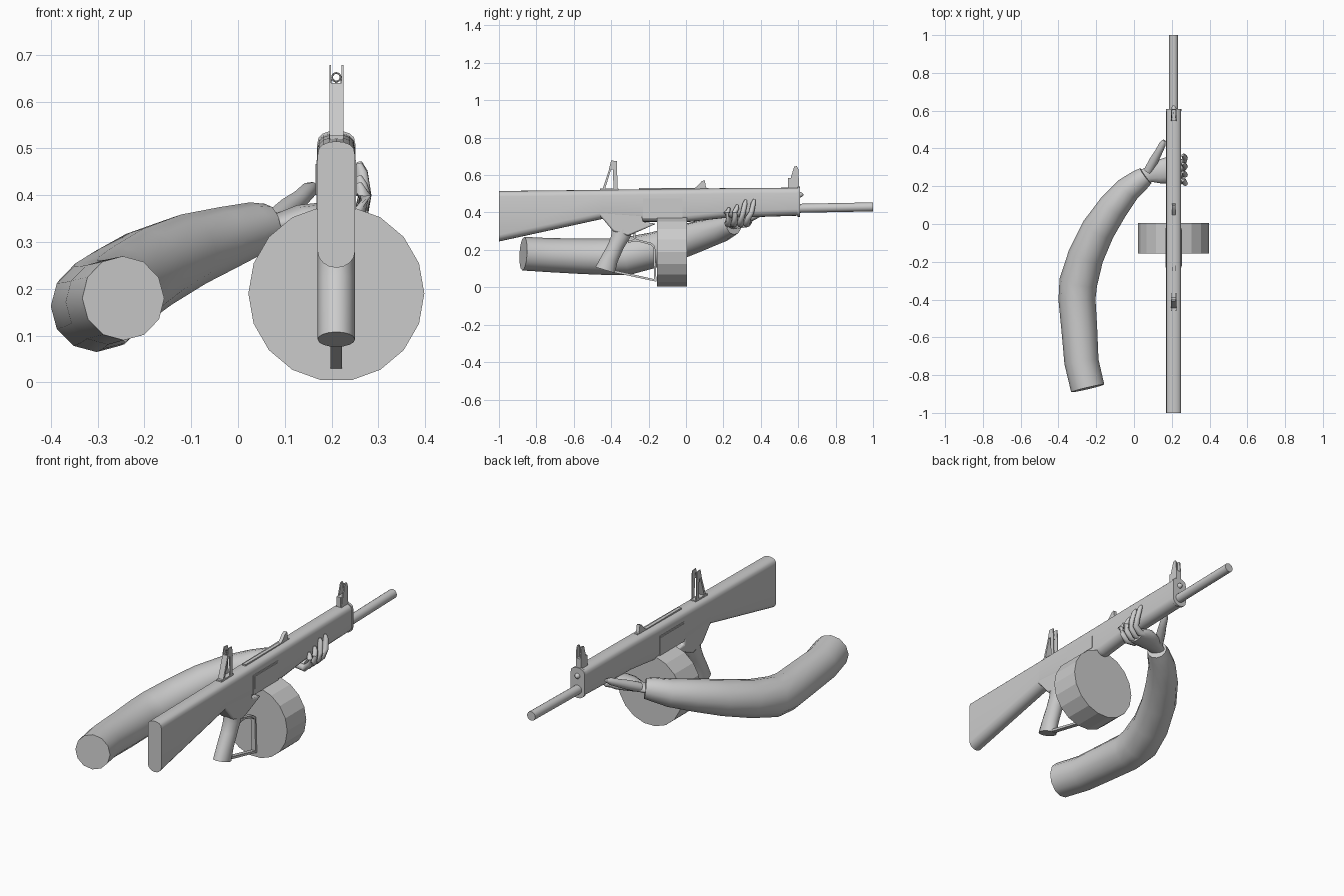
import bpy, bmesh, math
from mathutils import Vector

cube = bpy.data.objects.get("Cube")
if cube:
    bpy.data.objects.remove(cube)

grey = bpy.data.materials.new("plain grey")
grey.use_nodes = True
grey.diffuse_color = (0.6, 0.6, 0.6, 1)
grey.node_tree.nodes["Principled BSDF"].inputs["Base Color"].default_value = (0.6, 0.6, 0.6, 1)

CX = 0.21  # centre plane of the gun


def finish(name, bm, angle=40):
    bmesh.ops.recalc_face_normals(bm, faces=bm.faces)
    mesh = bpy.data.meshes.new(name)
    bm.to_mesh(mesh)
    bm.free()
    obj = bpy.data.objects.new(name, mesh)
    bpy.context.collection.objects.link(obj)
    mesh.materials.append(grey)
    bpy.ops.object.select_all(action='DESELECT')
    obj.select_set(True)
    bpy.context.view_layer.objects.active = obj
    bpy.ops.object.shade_smooth_by_angle(angle=math.radians(angle))
    return obj


def loft(name, rings, angle=40):
    """Skin a list of equal-length rings and cap both ends."""
    bm = bmesh.new()
    loops = [[bm.verts.new(p) for p in ring] for ring in rings]
    n = len(loops[0])
    for a, b in zip(loops, loops[1:]):
        for i in range(n):
            j = (i + 1) % n
            bm.faces.new((a[i], a[j], b[j], b[i]))
    bm.faces.new(loops[0])
    bm.faces.new(loops[-1])
    return finish(name, bm, angle)


def tube(name, points, sides=12, flat=1.0):
    """Tube through (x, y, z, radius) points; flat squashes it vertically."""
    centres = [Vector(p[:3]) for p in points]
    rings = []
    for i, p in enumerate(points):
        d = (centres[min(i + 1, len(points) - 1)] - centres[max(i - 1, 0)]).normalized()
        side = d.cross(Vector((0, 0, 1)))
        if side.length < 0.2:
            side = Vector((1, 0, 0))
        side.normalize()
        up = side.cross(d)
        turn = [2 * math.pi * k / sides for k in range(sides)]
        rings.append([centres[i] + p[3] * (math.cos(t) * side + flat * math.sin(t) * up) for t in turn])
    return loft(name, rings, 60)


def slab(name, profile, half, x=CX, bevel=0):
    """Side profile of (y, z) points extruded across x."""
    obj = loft(name, [[(x + s * half, y, z) for y, z in profile] for s in (-1, 1)], 30)
    if bevel:
        mod = obj.modifiers.new("soft edges", 'BEVEL')
        mod.width, mod.segments = bevel, 2
    return obj


def box(name, y0, y1, z0, z1, half, x=CX):
    return slab(name, [(y0, z0), (y1, z0), (y1, z1), (y0, z1)], half, x)


def section(y, z0, z1, half=0.04, low=0.035, high=0.03):
    """Upright cross-section with round underside and rounded top corners."""
    arc = [math.pi * k / 8 for k in range(9)]
    under = [(CX - half * math.cos(t), y, z0 + low * (1 - math.sin(t))) for t in arc]
    over = [(CX + half * math.cos(t), y, z1 - high * (1 - math.sin(t) ** 0.7)) for t in arc]
    return under + over


# Stock, receiver and handguard
loft("stock", [section(-1, 0.245, 0.515), section(-0.45, 0.365, 0.521)])
loft("receiver", [section(-0.45, 0.365, 0.521), section(-0.24, 0.35, 0.524),
                  section(0.02, 0.35, 0.527)])
loft("handguard", [section(0.02, 0.35, 0.527), section(0.2, 0.37, 0.53), section(0.6, 0.383, 0.533)])
loft("front_cap", [section(0.597, 0.377, 0.538, 0.041), section(0.61, 0.377, 0.538, 0.041)])
slab("lower_receiver", [(-0.5, 0.425), (-0.24, 0.425), (-0.23, 0.35), (-0.16, 0.34), (-0.25, 0.30),
                        (-0.31, 0.275), (-0.39, 0.30), (-0.44, 0.36)], 0.039, bevel=0.008)
box("magazine_well", -0.23, -0.02, 0.37, 0.475, 0.042)
box("magazine_well_panel", -0.222, -0.028, 0.40, 0.467, 0.044)
box("magazine_neck", -0.15, -0.01, 0.33, 0.375, 0.036)
box("top_slot", -0.25, 0.12, 0.515, 0.531, 0.009)

# Barrel
tube("barrel", [(CX, 0.58, 0.422, 0.024), (CX, 1, 0.43, 0.024)], 16)
tube("gas_plug", [(CX, 0.6, 0.495, 0.014), (CX, 0.615, 0.495, 0.014), (CX, 0.627, 0.495, 0.005)])

# Drum magazine
turn = [2 * math.pi * k / 18 for k in range(18)]
loft("drum_magazine", [[(CX + 0.188 * math.cos(t), y, 0.19 + 0.188 * math.sin(t)) for t in turn]
                       for y in (-0.155, 0.005)], 15)

# Pistol grip
grip = []
for y, z, depth, tilt in [(-0.34, 0.31, 0.058, 0), (-0.35, 0.27, 0.05, 0.005), (-0.375, 0.22, 0.042, 0.01),
                          (-0.41, 0.15, 0.044, 0.014), (-0.432, 0.092, 0.052, 0.016)]:
    grip.append([(CX + 0.04 * math.cos(2 * math.pi * k / 16), y + depth * math.sin(2 * math.pi * k / 16),
                  z - tilt * math.sin(2 * math.pi * k / 16)) for k in range(16)])
loft("pistol_grip", grip)

# Trigger and its guard
slab("trigger", [(-0.29, 0.30), (-0.27, 0.30), (-0.27, 0.265), (-0.255, 0.24), (-0.275, 0.25)], 0.007)
path = [(-0.31, 0.25), (-0.265, 0.258), (-0.185, 0.238), (-0.165, 0.22), (-0.158, 0.03), (-0.40, 0.082)]
inner = [(-0.40, 0.095), (-0.17, 0.044), (-0.176, 0.214), (-0.19, 0.227), (-0.265, 0.247), (-0.31, 0.238)]
slab("trigger_guard", path + inner, 0.012)

# Rear sight: sloping front strap, two upright cheeks and an aperture ring
slab("rear_sight_strap", [(-0.45, 0.515), (-0.436, 0.515), (-0.398, 0.64), (-0.408, 0.64)], 0.015)
for side, x in (("right", CX - 0.013), ("left", CX + 0.013)):
    slab("rear_sight_cheek_" + side, [(-0.388, 0.515), (-0.365, 0.515), (-0.37, 0.675), (-0.40, 0.678),
                                      (-0.412, 0.63), (-0.39, 0.63)], 0.002, x)
bpy.ops.mesh.primitive_torus_add(location=(CX, -0.39, 0.652), rotation=(math.pi / 2, 0, 0),
                                 major_radius=0.009, minor_radius=0.002,
                                 major_segments=16, minor_segments=6)
ring = bpy.context.object
ring.name = "rear_sight_ring"
ring.data.materials.append(grey)
box("rear_sight_base", -0.46, -0.36, 0.512, 0.528, 0.015)

# Front sight and cocking handle
for side, x in (("right", CX - 0.012), ("left", CX + 0.012)):
    slab("front_sight_cheek_" + side, [(0.545, 0.53), (0.605, 0.53), (0.6, 0.635), (0.592, 0.648),
                                       (0.578, 0.645), (0.56, 0.585)], 0.003, x)
box("front_sight_base", 0.545, 0.605, 0.52, 0.585, 0.012)
tube("front_sight_post", [(CX, 0.588, 0.58, 0.003), (CX, 0.588, 0.642, 0.003)], 8)
slab("cocking_handle", [(0.03, 0.52), (0.115, 0.52), (0.107, 0.535), (0.1, 0.573), (0.085, 0.568),
                        (0.06, 0.54)], 0.009)

# Arm with sleeve
tube("arm_sleeve", [(-0.245, -0.87, 0.18, 0.09), (-0.278, -0.73, 0.172, 0.091), (-0.29, -0.55, 0.166, 0.095),
                    (-0.302, -0.4, 0.163, 0.098), (-0.295, -0.31, 0.168, 0.101), (-0.255, -0.17, 0.2, 0.095),
                    (-0.19, -0.03, 0.242, 0.09), (-0.11, 0.09, 0.28, 0.081), (-0.03, 0.185, 0.307, 0.069),
                    (0.035, 0.235, 0.328, 0.058), (0.062, 0.255, 0.332, 0.05)])

# Hand: palm, thumb and four wrapped fingers
tube("palm", [(0.04, 0.24, 0.328, 0.042), (0.08, 0.262, 0.338, 0.042), (0.13, 0.275, 0.348, 0.062),
              (0.18, 0.285, 0.35, 0.07), (0.225, 0.285, 0.345, 0.06)], 12, 0.5)
tube("thumb", [(0.075, 0.28, 0.345, 0.024), (0.105, 0.335, 0.37, 0.024), (0.13, 0.38, 0.39, 0.02),
               (0.15, 0.42, 0.41, 0.018), (0.16, 0.442, 0.42, 0.009)], 10)
for name, y, top in (("little", 0.205, 0.425), ("ring", 0.25, 0.44),
                     ("middle", 0.295, 0.467), ("index", 0.34, 0.47)):
    root = 0.28 + (y - 0.28) * 0.75
    tube(name + "_finger", [(0.18, root, 0.345, 0.018), (0.235, root, 0.338, 0.018),
                            (0.264, root + 0.005, 0.365, 0.016), (0.271, y + 0.01, 0.40, 0.014),
                            (0.264, y + 0.02, top - 0.02, 0.013), (0.258, y + 0.025, top, 0.007)], 8)
